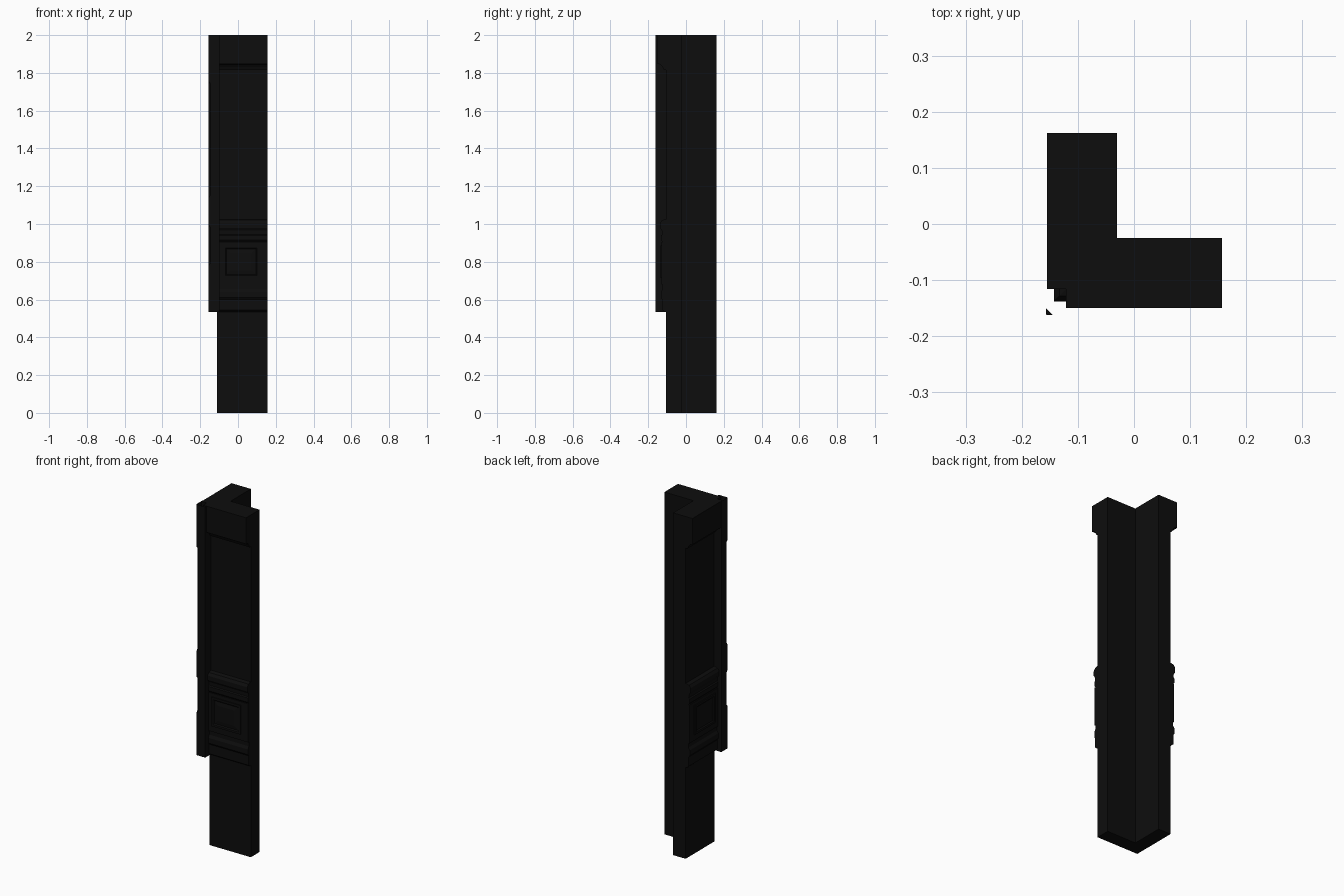
import bpy, bmesh

cube = bpy.data.objects.get("Cube")
if cube:
    bpy.data.objects.remove(cube)

black = bpy.data.materials.new("black paint")
black.use_nodes = True
COLOUR = (0.004, 0.004, 0.004, 1)
black.diffuse_color = COLOUR
black.node_tree.nodes["Principled BSDF"].inputs["Base Color"].default_value = COLOUR

END = 0.157        # end of the front arm
INNER = -0.03      # inside faces of the L
FACE = -0.111      # outside faces of the L
SHIFT = 0.005      # the y axis is offset from x by this much


def finish(bm, name):
    bmesh.ops.recalc_face_normals(bm, faces=bm.faces)
    mesh = bpy.data.meshes.new(name)
    bm.to_mesh(mesh)
    bm.free()
    mesh.materials.append(black)
    obj = bpy.data.objects.new(name, mesh)
    bpy.context.collection.objects.link(obj)
    return obj


def loft(name, sections, caps=True):
    """Skin a stack of (z, outline) sections with equal point counts."""
    bm = bmesh.new()
    rings = [[bm.verts.new((x, y, z)) for x, y in outline] for z, outline in sections]
    for low, high in zip(rings, rings[1:]):
        n = len(low)
        for i in range(n):
            j = (i + 1) % n
            bm.faces.new((low[i], low[j], high[j], high[i]))
    if caps:
        bm.faces.new(rings[0][::-1])
        bm.faces.new(rings[-1])
    return finish(bm, name)


def l_section(d, notched=False):
    """L outline whose two outside faces stand d proud of the shaft."""
    f = FACE - d
    corner = [(f, f)]
    if notched:
        k = -0.121
        corner = [(f, k), (k, k), (k, f)]
    pts = [(END, f), (END, INNER), (INNER, INNER), (INNER, END), (f, END)] + corner
    return [(x, y + SHIFT) for x, y in pts]


def band(name, profile, notched=False):
    return loft(name, [(z, l_section(d, notched)) for z, d in profile])


# Plain L-shaped shaft and the mouldings that wrap it
band("shaft", [(0, 0), (1.99, 0)])
band("base_moulding", [(0.535, 0.008), (0.545, 0.02), (0.6, 0.02), (0.61, 0.027),
                       (0.64, 0.027), (0.655, 0.018), (0.68, 0.018)])
band("pedestal_block", [(0.68, 0.024), (0.905, 0.024)])
band("cornice_moulding", [(0.905, 0.018), (0.915, 0.026), (0.94, 0.026), (0.945, 0.02),
                          (0.965, 0.022), (0.98, 0.032), (1.005, 0.032), (1.02, 0.022),
                          (1.025, 0.004)])
band("top_block", [(1.815, 0.011), (1.83, 0.018), (1.845, 0.03), (1.847, 0.044), (2, 0.044)],
     notched=True)


# Raised pedestal panel, one on each outside face
def panel(name, swap):
    f = FACE - 0.024
    bm = bmesh.new()

    def place(u, d, z):
        x, y = (f - d, u) if swap else (u, f - d)
        return (x, y + SHIFT, z)

    # each ring is inset from the last and moved out or in
    rings = []
    for inset, d in [(0, 0), (0, 0.006), (0.012, 0.006), (0.018, 0.001), (0.04, 0.005)]:
        u0, u1, z0, z1 = -0.078 + inset, 0.112 - inset, 0.715 + inset, 0.885 - inset
        rings.append([bm.verts.new(place(u, d, z))
                      for u, z in ((u0, z0), (u1, z0), (u1, z1), (u0, z1))])
    for a, b in zip(rings, rings[1:]):
        for i in range(4):
            j = (i + 1) % 4
            bm.faces.new((a[i], a[j], b[j], b[i]))
    bm.faces.new(rings[0][::-1])
    bm.faces.new(rings[-1])
    finish(bm, name)


panel("front_panel", False)
panel("right_panel", True)


# Hollow corner post with stopped chamfers on its outer edge
def post_section(c):
    x0, x1, y0, y1 = -0.157, -0.099, -0.162, -0.102
    return [(x0 + c, y0), (x1, y0), (x1, y1), (x0, y1), (x0, y0 + c)]


SMALL, CUT, STOP = 0.001, 0.012, 0.012
sections = [(0.535, post_section(SMALL))]
for low, high in [(0.78, 0.995), (1.14, 1.755)]:
    sections += [(low, post_section(SMALL)), (low + STOP, post_section(CUT)),
                 (high - STOP, post_section(CUT)), (high, post_section(SMALL))]
sections.append((2, post_section(SMALL)))
loft("corner_post", sections, caps=False)
